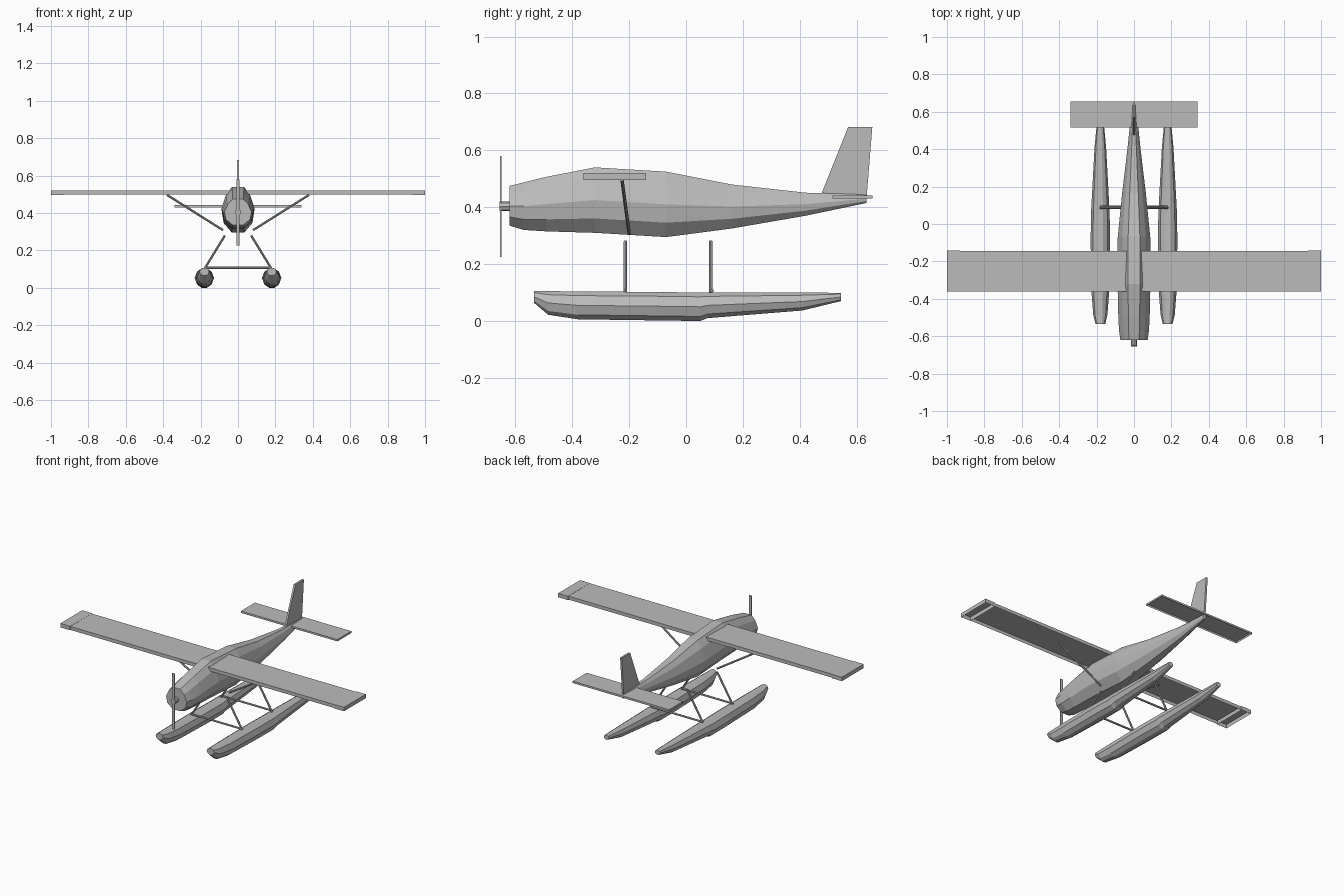
import bpy, bmesh
from mathutils import Vector

cube = bpy.data.objects.get("Cube")
if cube:
    bpy.data.objects.remove(cube, do_unlink=True)

grey = bpy.data.materials.new("plain grey")
grey.use_nodes = True
grey.diffuse_color = (0.5, 0.5, 0.5, 1)
grey.node_tree.nodes["Principled BSDF"].inputs["Base Color"].default_value = (0.5, 0.5, 0.5, 1)


def finish(name, bm):
    bmesh.ops.recalc_face_normals(bm, faces=bm.faces)
    mesh = bpy.data.meshes.new(name)
    bm.to_mesh(mesh)
    bm.free()
    mesh.materials.append(grey)
    obj = bpy.data.objects.new(name, mesh)
    bpy.context.collection.objects.link(obj)
    return obj


def hull(name, stations, section, x=0):
    """Loft a faceted body; stations are (y, half width, bottom, top)."""
    bm = bmesh.new()
    loop = section + [(-u, v) for u, v in reversed(section)]
    rings = [[bm.verts.new((x + u * w, y, lo + v * (hi - lo))) for u, v in loop]
             for y, w, lo, hi in stations]
    n = len(loop)
    for a, b in zip(rings, rings[1:]):
        for i in range(n):
            j = (i + 1) % n
            bm.faces.new((a[i], a[j], b[j], b[i]))
    bm.faces.new(rings[0])
    bm.faces.new(rings[-1])
    return finish(name, bm)


def box(name, lo, hi, open_bottom=False):
    bm = bmesh.new()
    bmesh.ops.create_cube(bm, size=1)
    lo, hi = Vector(lo), Vector(hi)
    for v in bm.verts:
        v.co = (lo + hi) / 2 + v.co * (hi - lo)
    obj = finish(name, bm)
    if open_bottom:
        bm = bmesh.new()
        bm.from_mesh(obj.data)
        bm.normal_update()
        bmesh.ops.delete(bm, geom=[f for f in bm.faces if f.normal.z < -0.9], context='FACES')
        bm.to_mesh(obj.data)
        bm.free()
    return obj


def rod(name, start, end, radius=0.006, sides=8):
    start, end = Vector(start), Vector(end)
    axis = end - start
    bm = bmesh.new()
    bmesh.ops.create_cone(bm, cap_ends=True, segments=sides, radius1=radius,
                          radius2=radius, depth=axis.length)
    turn = axis.to_track_quat('Z', 'Y')
    for v in bm.verts:
        v.co = (start + end) / 2 + turn @ v.co
    return finish(name, bm)


# Fuselage
hull("fuselage", [
    (-0.62, 0.073, 0.335, 0.475), (-0.57, 0.08, 0.32, 0.487),
    (-0.49, 0.084, 0.315, 0.507), (-0.32, 0.088, 0.31, 0.54),
    (-0.07, 0.087, 0.295, 0.525), (0.16, 0.064, 0.325, 0.48),
    (0.42, 0.033, 0.37, 0.451), (0.635, 0.012, 0.415, 0.445)],
    [(0.38, 0), (0.88, 0.22), (1, 0.5), (0.72, 0.82), (0.36, 1)])

# Propeller
rod("propeller_hub", (0, -0.655, 0.403), (0, -0.615, 0.403), 0.017)
box("propeller_blades", (-0.009, -0.653, 0.225), (0.009, -0.648, 0.58))

# Wing and tail surfaces
box("wing", (-0.93, -0.36, 0.498), (0.93, -0.145, 0.52), True)
box("tailplane", (-0.34, 0.515, 0.43), (0.34, 0.655, 0.442), True)

# Tail fin from its side outline
bm = bmesh.new()
outline = [(0.475, 0.445), (0.57, 0.682), (0.655, 0.682), (0.635, 0.435)]
left, right = [[bm.verts.new((x, y, z)) for y, z in outline] for x in (0.006, -0.006)]
bm.faces.new(left)
bm.faces.new(right)
for i in range(4):
    j = (i + 1) % 4
    bm.faces.new((left[i], left[j], right[j], right[i]))
finish("tail_fin", bm)

# Paired parts
for side, s in (("left", 1), ("right", -1)):
    inner, outer = sorted((0.93 * s, s))
    box(side + "_wing_tip", (inner, -0.361, 0.496), (outer, -0.141, 0.521), True)
    rod(side + "_wing_strut", (0.38 * s, -0.225, 0.497), (0.08 * s, -0.2, 0.308))
    hull(side + "_float", [
        (-0.535, 0.026, 0.065, 0.106), (-0.485, 0.038, 0.022, 0.105),
        (-0.38, 0.046, 0.006, 0.104), (-0.1, 0.052, 0.002, 0.102),
        (0.05, 0.05, 0.0, 0.1), (0.075, 0.049, 0.01, 0.1),
        (0.41, 0.031, 0.037, 0.1), (0.545, 0.018, 0.07, 0.099)],
        [(0.28, 0), (0.75, 0.16), (1, 0.5), (0.75, 0.85), (0.28, 1)], 0.18 * s)
    for place, y in (("front", -0.213), ("rear", 0.087)):
        rod(f"{side}_{place}_float_strut", (0.07 * s, y, 0.28), (0.18 * s, y, 0.1))

# Spreader bars between the floats
for place, y in (("front", -0.213), ("rear", 0.092)):
    rod(place + "_spreader_bar", (-0.18, y, 0.107), (0.18, y, 0.107))
